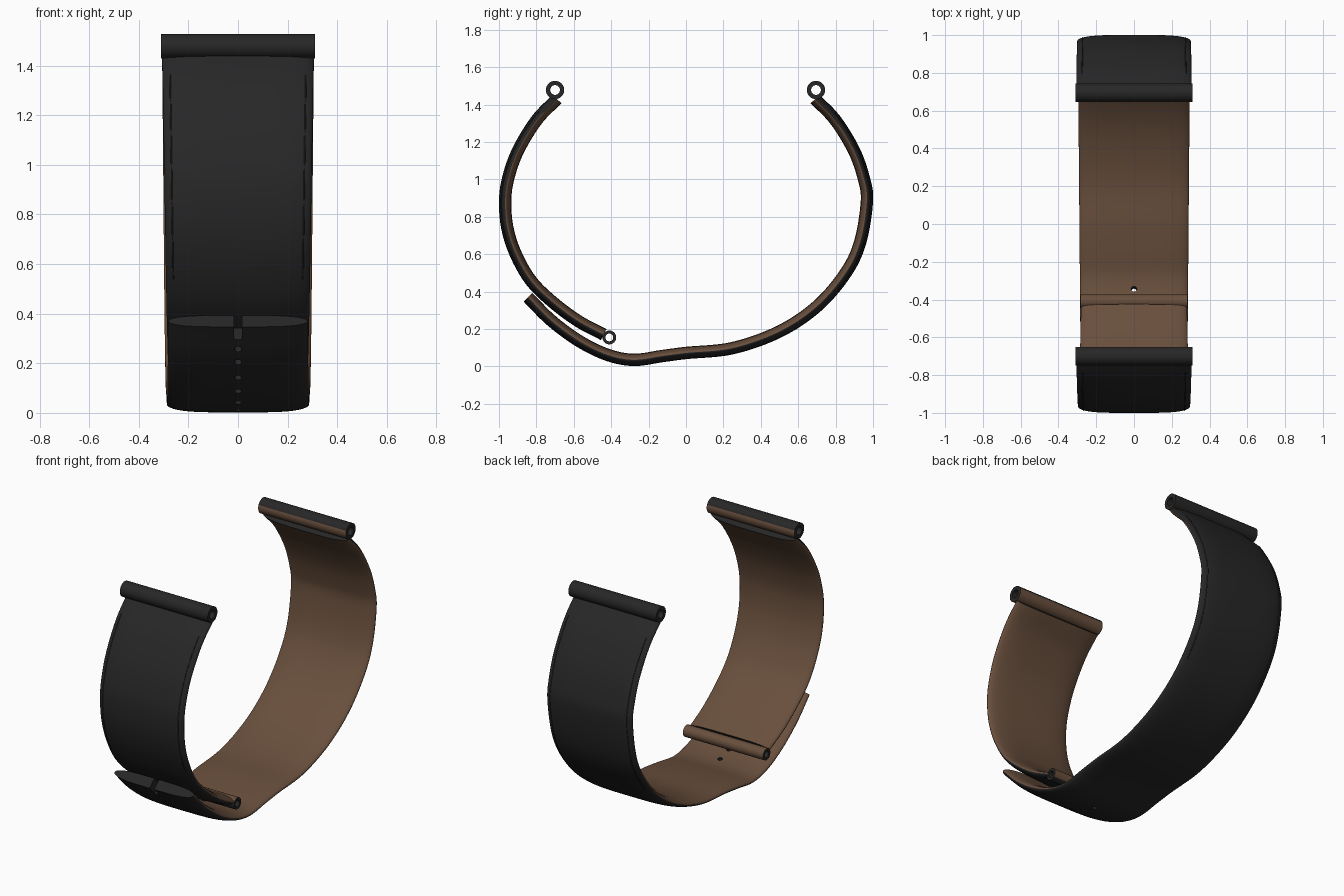
import bpy, bmesh, math
from mathutils import Vector, Matrix

cube = bpy.data.objects.get("Cube")
if cube:
    bpy.data.objects.remove(cube, do_unlink=True)


def material(name, rgb):
    m = bpy.data.materials.new(name)
    m.use_nodes = True
    m.diffuse_color = (*rgb, 1)
    bsdf = next(n for n in m.node_tree.nodes if n.type == 'BSDF_PRINCIPLED')
    bsdf.inputs["Base Color"].default_value = (*rgb, 1)
    bsdf.inputs["Roughness"].default_value = 0.7
    return m


BLACK = material("black leather", (0.02, 0.02, 0.02))
BROWN = material("brown lining", (0.14, 0.078, 0.046))
THICK = 0.066


def finish(bm, name, smooth=True):
    bmesh.ops.recalc_face_normals(bm, faces=bm.faces)
    me = bpy.data.meshes.new(name)
    bm.to_mesh(me)
    bm.free()
    ob = bpy.data.objects.new(name, me)
    bpy.context.collection.objects.link(ob)
    if smooth:
        me.materials.append(BLACK)
        me.materials.append(BROWN)
    return ob


def shade(ob):
    bpy.ops.object.select_all(action='DESELECT')
    ob.select_set(True)
    bpy.context.view_layer.objects.active = ob
    bpy.ops.object.shade_smooth_by_angle(angle=math.radians(40))


def resample(points, count):
    """Smooth path through (y, z) points, evenly spaced by length."""
    p = [Vector((0, *q)) for q in points]
    p = [2 * p[0] - p[1]] + p + [2 * p[-1] - p[-2]]
    fine = []
    for a, b, c, d in zip(p, p[1:], p[2:], p[3:]):
        for k in range(20):
            t = k / 20
            fine.append(0.5 * (2 * b + (c - a) * t + (2 * a - 5 * b + 4 * c - d) * t**2
                               + (3 * b - a - 3 * c + d) * t**3))
    fine.append(p[-2])
    dist = [0]
    for a, b in zip(fine, fine[1:]):
        dist.append(dist[-1] + (b - a).length)
    out, j = [], 0
    for i in range(count):
        s = dist[-1] * i / (count - 1)
        while j < len(fine) - 2 and dist[j + 1] < s:
            j += 1
        out.append(fine[j].lerp(fine[j + 1], (s - dist[j]) / (dist[j + 1] - dist[j])))
    return out, dist[-1]


def frames(path, sign):
    """Pairs of path point and normal towards the wrist."""
    out = []
    for i, p in enumerate(path):
        t = (path[min(i + 1, len(path) - 1)] - path[max(i - 1, 0)]).normalized()
        out.append((p, sign * Vector((0, -t.z, t.y))))
    return out


def half_width(f):
    return 0.306 - 0.025 * f


def strap(name, frame):
    """Sweep a flattened lens section: dark outside, lining inside."""
    bm = bmesh.new()
    n, rings = 40, []
    for i, (p, inward) in enumerate(frame):
        w = half_width(i / (len(frame) - 1))
        ring = []
        for k in range(n):
            a = 2 * math.pi * k / n
            u = math.copysign(abs(math.cos(a)) ** 0.5, math.cos(a))
            ring.append(bm.verts.new(p + Vector((w * u, 0, 0)) + inward * (THICK / 2 * math.sin(a))))
        rings.append(ring)
    for r, s in zip(rings, rings[1:]):
        for k in range(n):
            f = bm.faces.new((r[k], r[(k + 1) % n], s[(k + 1) % n], s[k]))
            f.material_index = int(k < n // 2)
    bm.faces.new(rings[0])
    bm.faces.new(rings[-1])
    return finish(bm, name)


def tube(name, y, z, outer, inner, half, inward, limit):
    """Hollow bar sleeve along x, lined on the side facing the wrist."""
    bm = bmesh.new()
    n = 32
    loops = []
    for r, x in ((outer, -half), (outer, half), (inner, half), (inner, -half)):
        loops.append([bm.verts.new((x, y + r * math.cos(2 * math.pi * k / n),
                                    z + r * math.sin(2 * math.pi * k / n))) for k in range(n)])
    for j in range(4):
        a, b = loops[j], loops[(j + 1) % 4]
        for k in range(n):
            f = bm.faces.new((a[k], a[(k + 1) % n], b[(k + 1) % n], b[k]))
            c = f.calc_center_median() - Vector((0, y, z))
            c.x = 0
            f.material_index = int(j == 0 and c.normalized().dot(inward) > limit)
    shade(finish(bm, name))


def seams(name, frame, start, end):
    """Fine raised stitch line near each edge of the outer face."""
    cu = bpy.data.curves.new(name, 'CURVE')
    cu.dimensions = '3D'
    cu.bevel_depth = 0.003
    cu.bevel_resolution = 1
    n = len(frame) - 1
    ids = range(int(start * n), int(end * n))
    for side in (-1, 1):
        sp = cu.splines.new('POLY')
        sp.points.add(len(ids) - 1)
        for pt, i in zip(sp.points, ids):
            p, inward = frame[i]
            v = p - inward * (THICK / 2 * 0.586) + Vector((side * 0.9 * half_width(i / n), 0, 0))
            pt.co = (*v, 1)
    cu.materials.append(BLACK)
    bpy.context.collection.objects.link(bpy.data.objects.new(name, cu))


# Strap centre lines in (y, z)
upper = [(0.69, 1.43), (0.80, 1.315), (0.90, 1.15), (0.952, 1.0), (0.967, 0.88)]
front_pts = [(-y, z) for y, z in upper] + [
    (-0.955, 0.74), (-0.91, 0.60), (-0.83, 0.46), (-0.72, 0.35), (-0.58, 0.245), (-0.44, 0.17)]
long_pts = upper + [
    (0.93, 0.66), (0.85, 0.494), (0.70, 0.321), (0.5, 0.187), (0.25, 0.098), (0, 0.072),
    (-0.13, 0.055), (-0.28, 0.035), (-0.42, 0.062), (-0.57, 0.135), (-0.72, 0.245), (-0.845, 0.37)]

front_path, _ = resample(front_pts, 70)
long_path, long_len = resample(long_pts, 120)
front_frame, long_frame = frames(front_path, 1), frames(long_path, -1)
front_strap = strap("front_strap", front_frame)
long_strap = strap("long_strap", long_frame)

# Adjustment holes and the open slot at the strap tip
bm = bmesh.new()
for i in range(7):
    s = 0.115 + 0.095 * (i - 1) if i else 0.02
    p, inward = long_frame[round((1 - s / long_len) * (len(long_frame) - 1))]
    side = Vector((1, 0, 0))
    along = inward.cross(side)
    m = Matrix((side, along, inward)).transposed().to_4x4()
    m.translation = p
    if i:
        bmesh.ops.create_cone(bm, cap_ends=True, segments=16, radius1=0.015, radius2=0.015,
                              depth=0.16, matrix=m)
    else:
        bmesh.ops.create_cube(bm, size=1, matrix=m @ Matrix.Diagonal((0.032, 0.09, 0.16, 1)))
cutter = finish(bm, "hole_cutter", False)
cutter.hide_render = True
mod = long_strap.modifiers.new("holes", 'BOOLEAN')
mod.operation = 'DIFFERENCE'
mod.solver = 'EXACT'
mod.object = cutter
bpy.context.view_layer.objects.active = long_strap
bpy.ops.object.modifier_apply(modifier=mod.name)
bpy.data.objects.remove(cutter, do_unlink=True)
shade(front_strap)
shade(long_strap)

# Bar sleeves
tube("front_lug_sleeve", -0.70, 1.478, 0.049, 0.026, 0.31, front_frame[0][1], 0.45)
tube("back_lug_sleeve", 0.695, 1.478, 0.049, 0.026, 0.31, long_frame[0][1], 0.45)
tube("buckle_sleeve", -0.41, 0.155, 0.037, 0.021, 0.283, front_frame[-1][1], -0.3)

# Stitching
seams("front_stitching", front_frame, 0.08, 0.65)
seams("back_stitching", long_frame, 0.05, 0.4)
